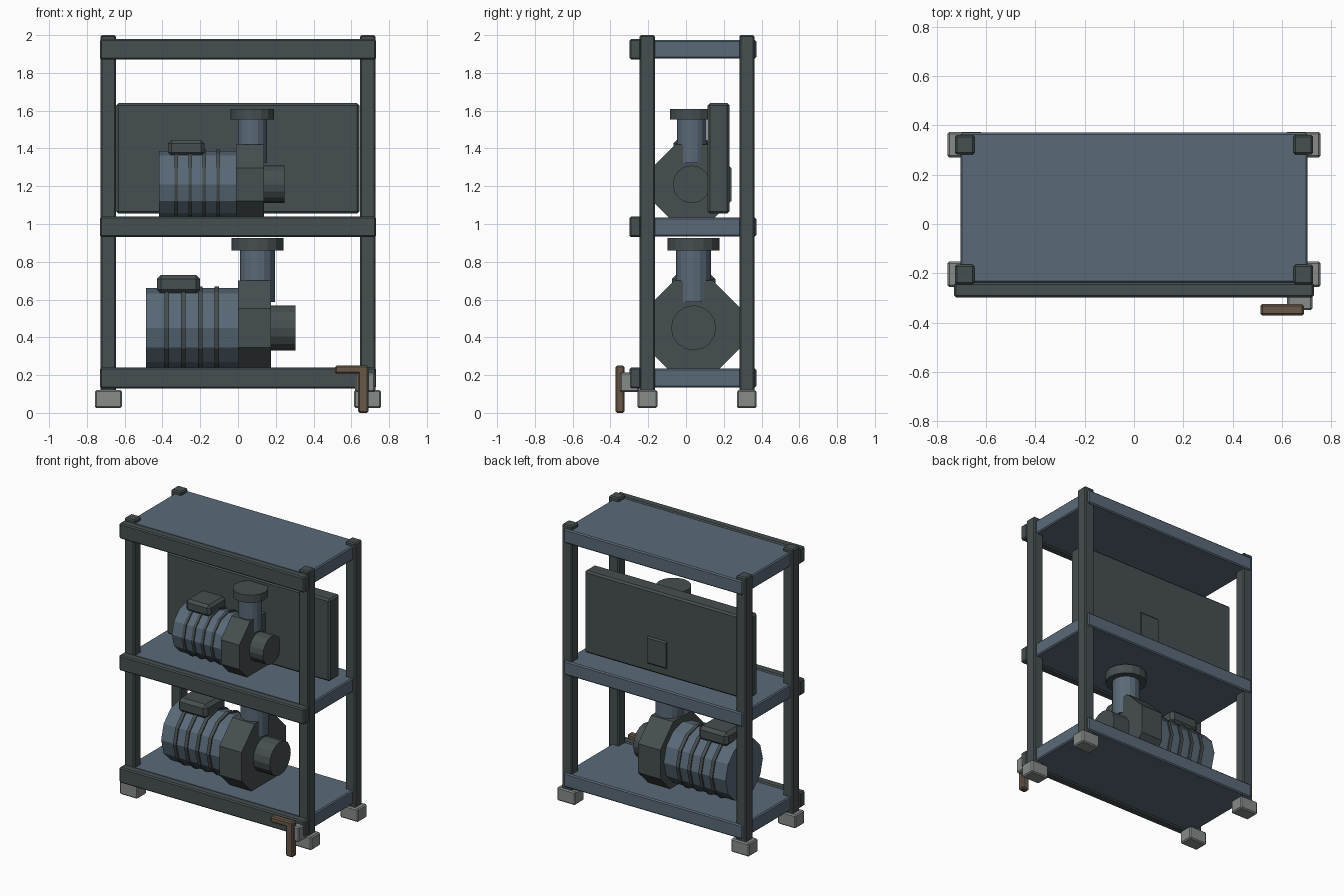
import bpy
from math import radians
from mathutils import Matrix, Vector

cube = bpy.data.objects.get("Cube")
if cube:
    bpy.data.objects.remove(cube, do_unlink=True)


def material(name, rgb):
    m = bpy.data.materials.new(name)
    m.use_nodes = True
    m.diffuse_color = (*rgb, 1)
    m.node_tree.nodes["Principled BSDF"].inputs["Base Color"].default_value = (*rgb, 1)
    return m


CHARCOAL = material("charcoal paint", (0.062, 0.077, 0.081))
BLUE = material("blue grey steel", (0.102, 0.144, 0.188))
GREY = material("light grey rubber", (0.24, 0.262, 0.25))
BROWN = material("brown handle", (0.141, 0.098, 0.065))


def finish(name, mat, bevel):
    ob = bpy.context.object
    ob.name = name
    ob.data.materials.append(mat)
    if bevel:
        mod = ob.modifiers.new("edge", "BEVEL")
        mod.width = bevel
        mod.segments = 1
    return ob


def box(name, mat, x, y, z, bevel=0.008):
    """Box from (min, max) ranges along each axis."""
    lo, hi = Vector((x[0], y[0], z[0])), Vector((x[1], y[1], z[1]))
    bpy.ops.mesh.primitive_cube_add(size=1, location=(lo + hi) / 2)
    ob = bpy.context.object
    ob.data.transform(Matrix.Diagonal((*(hi - lo), 1)))
    return finish(name, mat, bevel)


def cylinder(name, mat, axis, start, end, radius, centre, sides, turn=0):
    """Prism along x or z from start to end; centre is the point on the axis."""
    bpy.ops.mesh.primitive_cylinder_add(vertices=sides, radius=radius, depth=end - start)
    ob = bpy.context.object
    ob.data.transform(Matrix.Rotation(radians(turn), 4, "Z"))
    place = Vector(centre)
    mid = (start + end) / 2
    if axis == "x":
        ob.data.transform(Matrix.Rotation(radians(90), 4, "Y"))
        place.x += mid
    else:
        place.z += mid
    ob.location = place
    return finish(name, mat, 0)


# Rack: posts and feet at the four corners
for side, s in (("left", 1), ("right", -1)):
    px = sorted((s * 0.647, s * 0.727))
    fx = sorted((s * 0.615, s * 0.757))
    for end, y in (("front", -0.205), ("back", 0.322)):
        box(f"{end}_{side}_post", CHARCOAL, px, (y - 0.04, y + 0.04), (0.11, 2.0))
    for end, y in (("front", -0.204), ("back", 0.322)):
        box(f"{end}_{side}_foot", GREY, fx, (y - 0.052, y + 0.052), (0.025, 0.12))

# Shelves with a front beam each
for level, z in (("bottom", 0.13), ("middle", 0.93), ("top", 1.87)):
    box(f"{level}_shelf", BLUE, (-0.705, 0.705), (-0.24, 0.372), (z + 0.005, z + 0.105))
    box(f"{level}_front_beam", CHARCOAL, (-0.73, 0.73), (-0.298, -0.238), (z, z + 0.11))

# Rear panel on the middle shelf
box("back_panel", CHARCOAL, (-0.645, 0.642), (0.115, 0.23), (1.055, 1.64), 0.012)

# Crank handle on the front corner
box("handle_bracket", GREY, (0.62, 0.725), (-0.35, -0.25), (0.11, 0.215))
box("handle_bar", BROWN, (0.513, 0.69), (-0.372, -0.325), (0.208, 0.25))
box("handle_grip", BROWN, (0.635, 0.69), (-0.372, -0.325), (0.0, 0.225))


# Pump with motor, ribs, casing and pipes
def pump(level, origin, k):
    ox, oy, oz = origin

    def lying(part, mat, a, b, r, sides, turn=0):
        cylinder(f"{level}_{part}", mat, "x", a * k, b * k, r * k, origin, sides, turn)

    def upright(part, mat, a, b, r):
        cylinder(f"{level}_{part}", mat, "z", a * k, b * k, r * k,
                 (ox + 0.103 * k, oy, oz), 16)

    lying("motor", BLUE, -0.487, 0.01, 0.21, 12)
    for i in range(4):
        x = -0.377 + i * 0.088
        lying(f"motor_rib_{i + 1}", CHARCOAL, x - 0.012, x + 0.012, 0.219, 12)
    lying("pump_casing", CHARCOAL, 0, 0.175, 0.2706, 8, 22.5)
    lying("inlet_pipe", CHARCOAL, 0.17, 0.305, 0.119, 16)
    upright("outlet_pipe", BLUE, 0.136, 0.42, 0.0925)
    upright("outlet_flange", CHARCOAL, 0.41, 0.476, 0.137)
    box(f"{level}_terminal_box", CHARCOAL,
        (ox - 0.43 * k, ox - 0.2 * k), (oy - 0.115 * k, oy + 0.115 * k),
        (oz + 0.18 * k, oz + 0.28 * k), 0.022 * k)


pump("lower", (0, 0.04, 0.45), 1)
pump("upper", (-0.01, 0.03, 1.21), 0.84)
